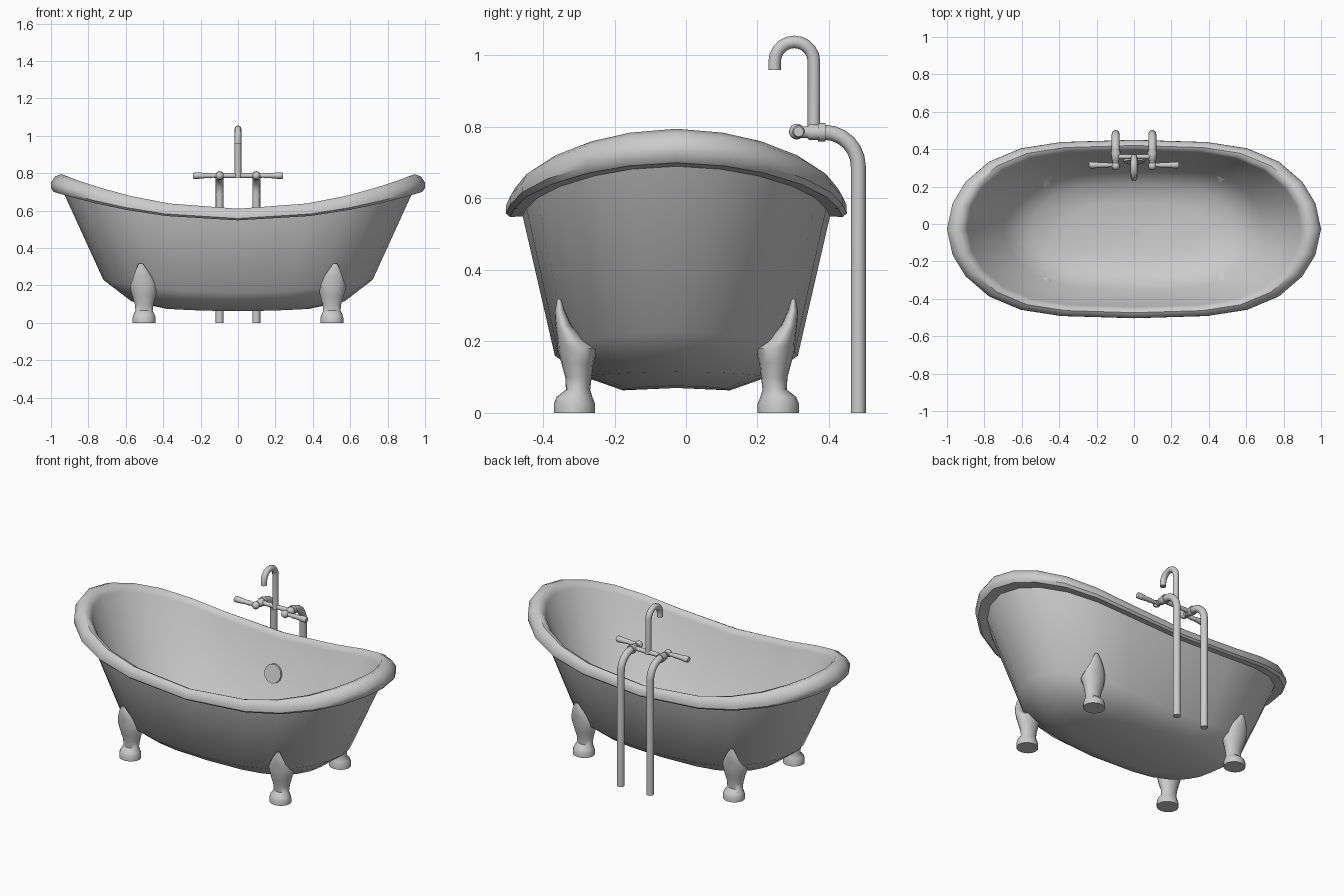
import bpy, bmesh, math
from math import sin, cos, pi, radians
from mathutils import Vector

if "Cube" in bpy.data.objects:
    bpy.data.objects.remove(bpy.data.objects["Cube"])

CY = -0.027  # tub centre line in y


def finish(name, bm, angle=45):
    bmesh.ops.recalc_face_normals(bm, faces=bm.faces)
    me = bpy.data.meshes.new(name)
    bm.to_mesh(me)
    bm.free()
    ob = bpy.data.objects.new(name, me)
    bpy.context.collection.objects.link(ob)
    smooth(ob, angle)
    return ob


def smooth(ob, angle=45):
    bpy.ops.object.select_all(action='DESELECT')
    ob.select_set(True)
    bpy.context.view_layer.objects.active = ob
    bpy.ops.object.shade_smooth_by_angle(angle=radians(angle))


def loft(name, rings, angle=45):
    """Bridge rings of equal length and cap both ends with fans."""
    bm = bmesh.new()
    vs = [[bm.verts.new(p) for p in r] for r in rings]
    n = len(vs[0])
    for a, b in zip(vs, vs[1:]):
        for i in range(n):
            j = (i + 1) % n
            bm.faces.new((a[i], a[j], b[j], b[i]))
    for r in (vs[0], vs[-1]):
        c = bm.verts.new(sum((v.co for v in r), Vector()) / n)
        for i in range(n):
            bm.faces.new((r[i], r[(i + 1) % n], c))
    return finish(name, bm, angle)


def tube(name, pts, radii):
    """Pipe along a path, with a radius for every point."""
    if not isinstance(radii, (list, tuple)):
        radii = [radii] * len(pts)
    cu = bpy.data.curves.new(name, 'CURVE')
    cu.dimensions = '3D'
    cu.bevel_depth = 1.0
    cu.bevel_resolution = 4
    cu.use_fill_caps = True
    sp = cu.splines.new('POLY')
    sp.points.add(len(pts) - 1)
    for p, co, r in zip(sp.points, pts, radii):
        p.co = (*co, 1)
        p.radius = r
    ob = bpy.data.objects.new(name, cu)
    bpy.context.collection.objects.link(ob)
    bpy.ops.object.select_all(action='DESELECT')
    ob.select_set(True)
    bpy.context.view_layer.objects.active = ob
    bpy.ops.object.convert(target='MESH')
    smooth(bpy.context.view_layer.objects.active, 50)


def disc(name, loc, radius, depth, direction):
    d = Vector(direction).normalized() * depth / 2
    tube(name, [Vector(loc) - d, Vector(loc) + d], radius)


# Tub: unit plan outline, mirrored from one quarter
quarter = [(1, 0), (.97, .29), (.9, .53), (.775, .755), (.605, .905), (.39, .975), (0, 1)]
half = quarter + [(-x, y) for x, y in quarter[-2::-1]]
plan = half + [(x, -y) for x, y in half[-2:0:-1]]

# half length, half width, height at the ends, height at the middle
profile = [
    (.38, .15, .075, .063), (.57, .255, .115, .10), (.72, .34, .23, .16),
    (.93, .43, .69, .55),                                   # outer wall
    (.985, .465, .70, .548), (1, .477, .72, .558), (1, .476, .75, .582),
    (.978, .462, .783, .603), (.945, .447, .795, .61),
    (.912, .43, .783, .602), (.893, .417, .755, .58),       # rolled rim
    (.70, .322, .245, .18), (.55, .24, .135, .118), (.36, .14, .093, .083),
]
loft("bathtub", [[(a * x, CY + b * y, zm + (ze - zm) * x * x) for x, y in plan]
                 for a, b, ze, zm in profile], 42)

# Drain and overflow plate
disc("drain", (0, CY, .082), .043, .014, (0, 0, 1))
disc("overflow_plate", (0, .34, .39), .055, .02, (0, -.97, .24))

# Feet: height, outward x shift, y distance from centre, half width x, half depth y
foot = [
    (0, 0, .285, .062, .058), (.025, 0, .285, .062, .058), (.045, 0, .285, .056, .05),
    (.065, 0, .275, .046, .034), (.10, 0, .274, .05, .037), (.14, 0, .277, .062, .045),
    (.18, .002, .276, .072, .056), (.205, .004, .295, .068, .038),
    (.245, .008, .316, .05, .022), (.285, .014, .326, .03, .014), (.318, .018, .328, .01, .006),
]
for sx, side in ((-1, "left"), (1, "right")):
    for sy, end in ((-1, "front"), (1, "back")):
        rings = [[(sx * (.502 + dx + rx * cos(k * pi / 8)),
                   CY + sy * (yo + ry * sin(k * pi / 8)), z) for k in range(16)]
                 for z, dx, yo, rx, ry in foot]
        loft(f"{end}_{side}_foot", rings, 50)

# Supply pipes, valves and lever handles
for s, side in ((-1, "left"), (1, "right")):
    x = s * .098
    bend = [(x, .387 + .095 * cos(t * pi / 12), .69 + .095 * sin(t * pi / 12)) for t in range(7)]
    tube(f"{side}_supply_pipe", [(x, .482, 0)] + bend + [(x, .375, .785)], .021)
    disc(f"{side}_collar", (x, .38, .785), .026, .02, (0, 1, 0))
    tube(f"{side}_valve", [(x, .375, .785), (x, .345, .785), (x, .34, .785), (x, .31, .785)],
         [.022, .022, .016, .016])
    bm = bmesh.new()
    bmesh.ops.create_uvsphere(bm, u_segments=14, v_segments=8, radius=.022)
    bmesh.ops.translate(bm, verts=bm.verts, vec=(x, .31, .787))
    finish(f"{side}_valve_ball", bm)
    hx = [.10, .135, .145, .17, .21, .235, .24]
    tube(f"{side}_handle", [(s * h, .315, .787) for h in hx],
         [.012, .011, .014, .013, .017, .018, .014])

# Crossbar and gooseneck spout
tube("crossbar", [(-.098, .36, .787), (.098, .36, .787)], .013)
arc = [(0, .303 + .055 * cos(t * pi / 10), .983 + .055 * sin(t * pi / 10)) for t in range(11)]
tube("spout", [(0, .358, .775)] + arc + [(0, .248, .96)], .0175)
